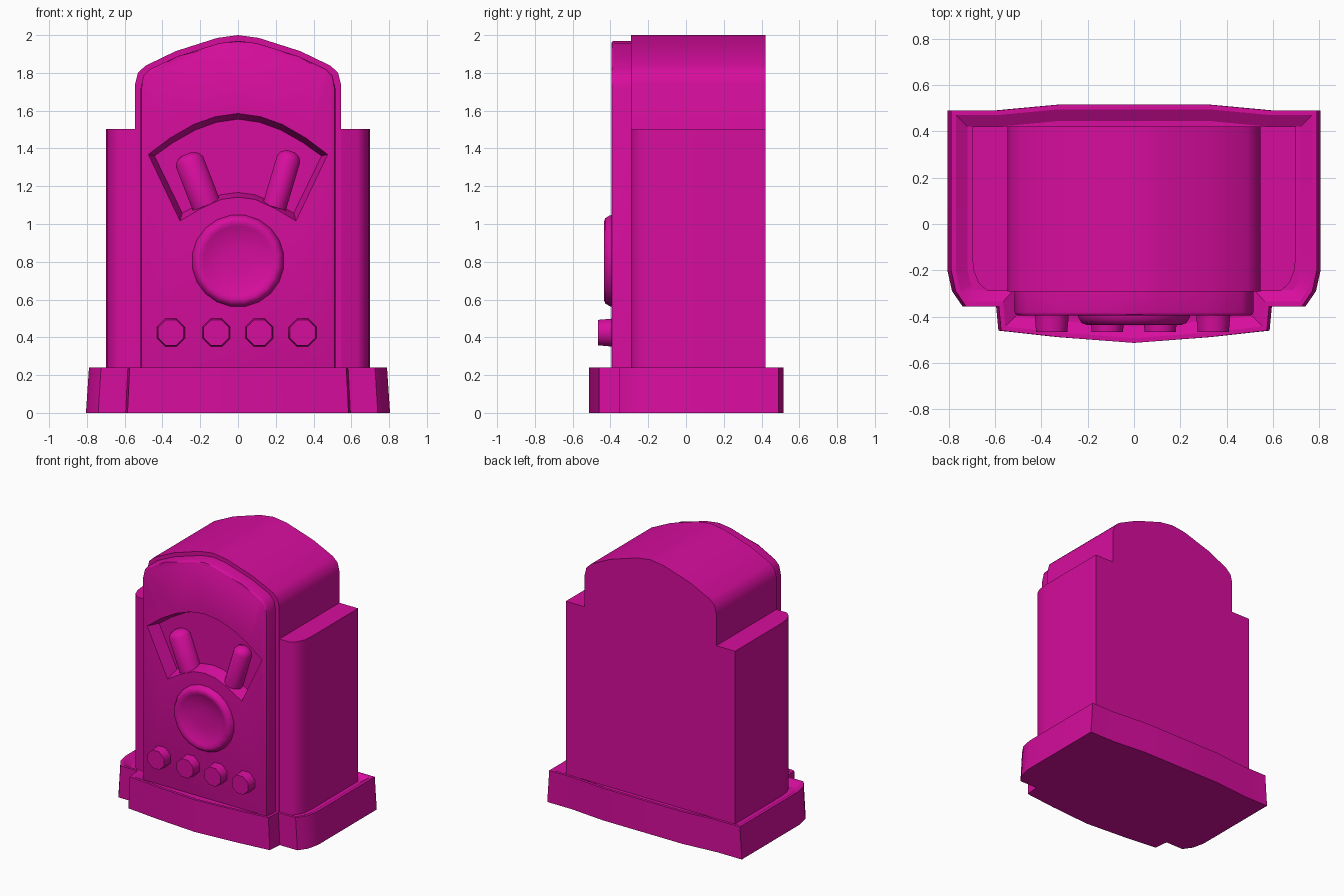
import bpy, bmesh, math
from mathutils import Vector

cube = bpy.data.objects.get("Cube")
if cube:
    bpy.data.objects.remove(cube, do_unlink=True)

COLOUR = (0.68, 0.004, 0.34, 1)
mat = bpy.data.materials.new("magenta")
mat.use_nodes = True
mat.diffuse_color = COLOUR
bsdf = next(n for n in mat.node_tree.nodes if n.type == 'BSDF_PRINCIPLED')
bsdf.inputs["Base Color"].default_value = COLOUR


def finish(name, bm, smooth=45):
    bmesh.ops.recalc_face_normals(bm, faces=bm.faces)
    mesh = bpy.data.meshes.new(name)
    bm.to_mesh(mesh)
    bm.free()
    mesh.materials.append(mat)
    obj = bpy.data.objects.new(name, mesh)
    bpy.context.collection.objects.link(obj)
    select(obj)
    bpy.ops.object.shade_smooth_by_angle(angle=math.radians(smooth))
    return obj


def select(obj):
    bpy.ops.object.select_all(action='DESELECT')
    obj.select_set(True)
    bpy.context.view_layer.objects.active = obj


def mirrored(half):
    """Closed outline from its +x half, listed end to end."""
    return half + [(-x, v) for x, v in reversed(half) if x > 0]


def loft(rings):
    """Solid from matching rings of points; returns bmesh and its last cap."""
    bm = bmesh.new()
    loops = [[bm.verts.new(p) for p in ring] for ring in rings]
    n = len(loops[0])
    for a, b in zip(loops, loops[1:]):
        for i in range(n):
            j = (i + 1) % n
            bm.faces.new((a[i], a[j], b[j], b[i]))
    bm.faces.new(loops[0])
    return bm, bm.faces.new(loops[-1])


def lathe(name, profile, origin, axis, sides, smooth=45):
    """Turned part: profile of (radius, distance along axis)."""
    turn = Vector(axis).to_track_quat('Z', 'Y')
    rings = []
    for r, t in profile:
        angles = [2 * math.pi * (i + 0.5) / sides for i in range(sides)]
        rings.append([Vector(origin) + turn @ Vector((r * math.cos(a), r * math.sin(a), t))
                      for a in angles])
    return finish(name, loft(rings)[0], smooth)


# Plinth: flared sides, bowed front and back, sunken gutter round the body
plinth = mirrored([(0, 0.515), (0.33, 0.515), (0.6, 0.49), (0.805, 0.49),
                   (0.805, -0.2), (0.785, -0.29), (0.74, -0.355), (0.595, -0.355),
                   (0.585, -0.46), (0.33, -0.488), (0, -0.513)])
bm, top = loft([[(x, y, 0) for x, y in plinth],
                [(x * 0.98, y, 0.24) for x, y in plinth]])
bmesh.ops.recalc_face_normals(bm, faces=bm.faces)
bmesh.ops.inset_region(bm, faces=[top], thickness=0.02, use_even_offset=True)
bmesh.ops.inset_region(bm, faces=[top], thickness=0.05, depth=-0.03, use_even_offset=True)
finish("plinth", bm, 30)

# Shoulders: wide lower cabinet with rounded front corners
cabinet = mirrored([(0, 0.42), (0.7, 0.42), (0.7, -0.12), (0.693, -0.2),
                    (0.67, -0.255), (0.632, -0.29), (0, -0.29)])
bm, top = loft([[(x, y, z) for x, y in cabinet] for z in (0.12, 1.503)])
finish("shoulder_cabinet", bm)

# Arched centre of the cabinet
arch = mirrored([(0, 2), (0.11, 1.985), (0.33, 1.915), (0.49, 1.838),
                 (0.53, 1.8), (0.545, 1.74), (0.545, 0.12)])
bm, cap = loft([[(x, y, z) for x, z in arch] for y in (0.42, -0.292)])
finish("arched_cabinet", bm)

# Raised front panel with a softened front edge
panel = mirrored([(0, 1.97), (0.1, 1.957), (0.32, 1.888), (0.465, 1.82),
                  (0.5, 1.785), (0.515, 1.72), (0.515, 0.12)])
bm, cap = loft([[(x, y, z) for x, z in panel] for y in (-0.27, -0.395)])
bmesh.ops.bevel(bm, geom=list(cap.edges), offset=0.014, segments=2,
                profile=0.5, affect='EDGES')
front_panel = finish("front_panel", bm)

# Fan-shaped dial window cut into the panel with sloping walls
fan = mirrored([(0, 1.585), (0.12, 1.568), (0.235, 1.527), (0.36, 1.455),
                (0.475, 1.368), (0.307, 1.016), (0.2, 1.08), (0.09, 1.13), (0, 1.142)])
inner = mirrored([(0, 1.555), (0.115, 1.538), (0.225, 1.498), (0.345, 1.43),
                  (0.442, 1.36), (0.295, 1.058), (0.2, 1.108), (0.09, 1.155), (0, 1.167)])
bm, cap = loft([[(x, -0.45, z) for x, z in fan],
                [(x, -0.395, z) for x, z in fan],
                [(x, -0.3, z) for x, z in inner]])
cutter = finish("window_cutter", bm)
cutter.hide_render = True
cut = front_panel.modifiers.new("window", 'BOOLEAN')
cut.operation = 'DIFFERENCE'
cut.solver = 'EXACT'
cut.object = cutter
select(front_panel)
bpy.ops.object.modifier_apply(modifier=cut.name)
bpy.data.objects.remove(cutter, do_unlink=True)
bpy.ops.object.shade_smooth_by_angle(angle=math.radians(45))

# Two leaning tubes with domed ends inside the window
for side, foot, shoulder, r in (("right", (-0.167, -0.318, 1.098), (-0.257, -0.318, 1.331), 0.08),
                                ("left", (0.192, -0.325, 1.09), (0.268, -0.325, 1.345), 0.066)):
    axis = Vector(shoulder) - Vector(foot)
    h = axis.length
    lathe(side + "_tube", [(r, 0), (r, h), (r * 0.8, h + 0.025), (r * 0.35, h + 0.042)],
          foot, axis, 12)

# Dished round speaker
lathe("speaker", [(0.245, 0), (0.243, 0.012), (0.228, 0.035), (0.208, 0.042),
                  (0.185, 0.034), (0.15, 0.02), (0.08, 0.012), (0.02, 0.01)],
      (0, -0.393, 0.805), (0, -1, 0), 20, 60)

# Row of four octagonal knobs
for i, x in enumerate((-0.355, -0.115, 0.113, 0.342)):
    lathe("knob_%d" % (i + 1), [(0.08, 0), (0.073, 0.075)],
          (x, -0.39, 0.425), (0, -1, 0), 8, 50)
